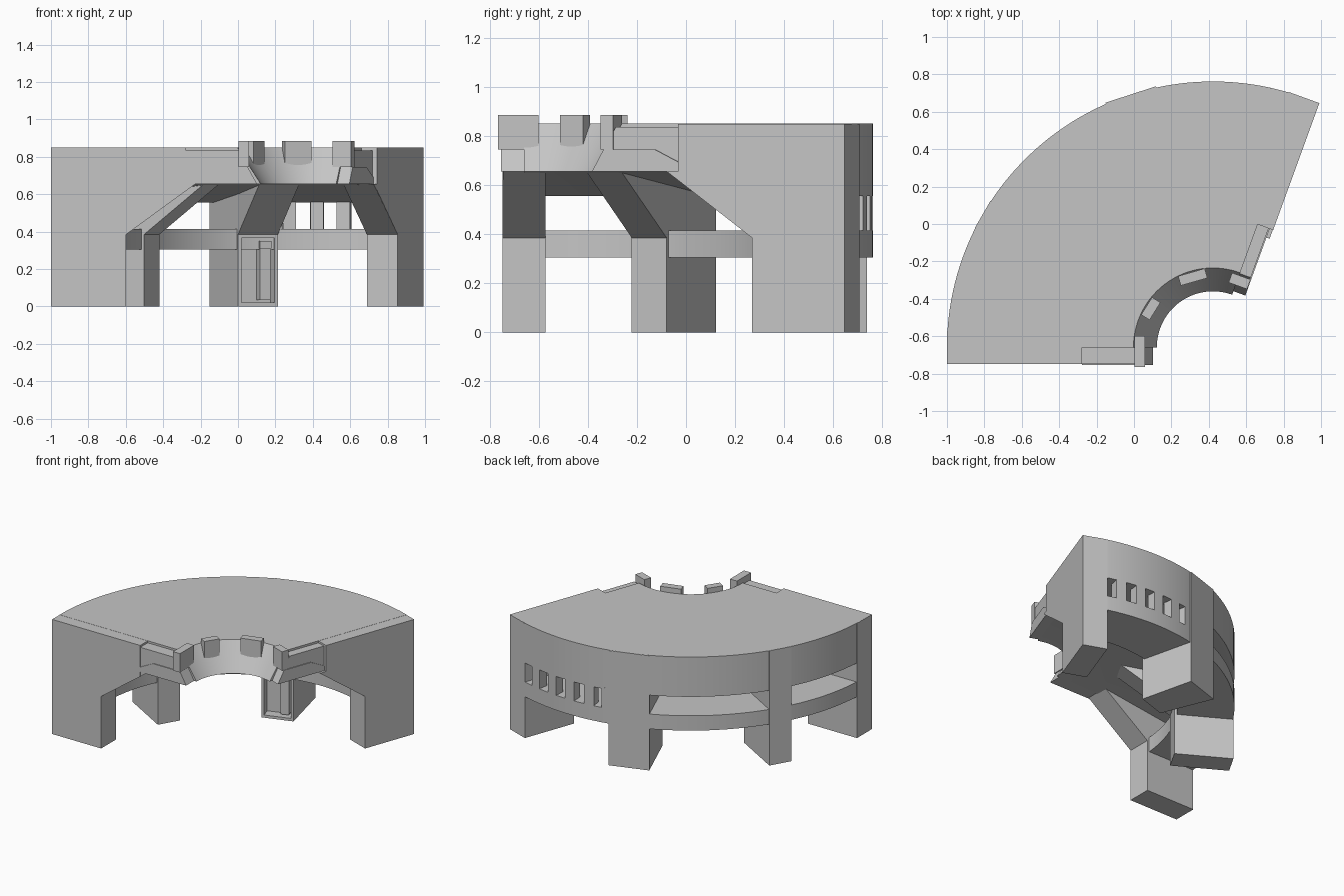
import bpy, bmesh, math
from mathutils import Vector

cube = bpy.data.objects.get("Cube")
if cube:
    bpy.data.objects.remove(cube, do_unlink=True)

CX, CY, R = 0.422, -0.66, 1.422      # arc centre and outer radius
START, END = 70, 180                 # arc limits in degrees
TOP, UNDER = 0.85, 0.655

stone = bpy.data.materials.new("grey_stone")
stone.use_nodes = True
stone.diffuse_color = (0.56, 0.56, 0.56, 1)
stone.node_tree.nodes["Principled BSDF"].inputs["Base Color"].default_value = stone.diffuse_color


def place(angle, s, n, z):
    """Point at distance s along a radius, n sideways from it."""
    a = math.radians(angle)
    return Vector((CX + s * math.cos(a) - n * math.sin(a),
                   CY + s * math.sin(a) + n * math.cos(a), z))


def loft(name, rings, smooth=False):
    """Closed solid through a list of matching point rings."""
    bm = bmesh.new()
    loops = [[bm.verts.new(p) for p in ring] for ring in rings]
    for a, b in zip(loops, loops[1:]):
        for i in range(len(a)):
            j = (i + 1) % len(a)
            bm.faces.new((a[i], a[j], b[j], b[i]))
    bm.faces.new(loops[0])
    bm.faces.new(loops[-1])
    bmesh.ops.recalc_face_normals(bm, faces=bm.faces)
    mesh = bpy.data.meshes.new(name)
    bm.to_mesh(mesh)
    bm.free()
    mesh.materials.append(stone)
    obj = bpy.data.objects.new(name, mesh)
    bpy.context.collection.objects.link(obj)
    if smooth:
        bpy.ops.object.select_all(action='DESELECT')
        obj.select_set(True)
        bpy.context.view_layer.objects.active = obj
        bpy.ops.object.shade_smooth_by_angle(angle=math.radians(25))
    return obj


def sweep(name, profile, a0, a1, step=2.0):
    """Turn a radius/height profile about the arc centre."""
    count = max(1, round((a1 - a0) / step))
    angles = [a0 + (a1 - a0) * i / count for i in range(count + 1)]
    return loft(name, [[place(a, r, 0, z) for r, z in profile] for a in angles], True)


def slab(name, angle, profile, n0, n1, flare=0):
    """Extrude a radius/height profile sideways, widening outward by flare."""
    def ring(n):
        return [place(angle, s, n * (1 + flare * max(0, s - 1.02) / 0.4), z)
                for s, z in profile]
    return loft(name, [ring(n0), ring(n1)])


def block(name, angle, s0, s1, n0, n1, z0, z1, flare=0):
    return slab(name, angle, [(s0, z0), (s1, z0), (s1, z1), (s0, z1)], n0, n1, flare)


# Deck with a sloping inner lip and a raked underside
sweep("deck", [(0.425, TOP), (R, TOP), (R, 0.555), (1.38, 0.555),
               (0.62, UNDER), (0.3, UNDER)], START, END)

# Lower gallery floor
sweep("gallery_floor", [(1.04, 0.305), (R, 0.305), (R, 0.415), (1.04, 0.415)], START, END)

# Window pillars in one bay
for i, a in enumerate((77.8, 84, 90, 96.2, 101.6)):
    sweep(f"window_pillar_{i + 1}", [(1.35, 0.41), (R, 0.41), (R, 0.565), (1.35, 0.565)],
          a - 1.5, a + 1.5, 1.5)

# Sloping braces under the deck
BRACE = [(1.03, 0.385), (1.02, 0.385), (0.65, UNDER), (1.03, UNDER)]

# Inner legs
block("narrow_leg", 150, 1.02, R, -0.082, 0.082, 0, TOP - 0.001)
slab("narrow_leg_brace", 150, BRACE, -0.082, 0.082)
wide_leg = block("wide_leg", 108, 1.02, R, -0.112, 0.112, 0, TOP - 0.001, 0.27)
slab("wide_leg_brace", 108, BRACE, -0.112, 0.112)

# Doorway niche cut into the wide leg
cutter = block("niche_cutter", 108, 0.98, 1.09, -0.094, 0.094, 0.02, 0.365)
cutter.hide_render = True
cutter.hide_viewport = True
niche = wide_leg.modifiers.new("niche", 'BOOLEAN')
niche.object = cutter
niche.operation = 'DIFFERENCE'
niche.solver = 'EXACT'
block("door_bar", 108, 1.035, 1.1, -0.075, -0.015, 0.035, 0.35)
block("door_bar_cap", 108, 1.025, 1.1, -0.078, -0.012, 0.31, 0.35)

# Both end walls: side is the outward direction, width the parapet thickness
for label, angle, side, width in (("right", END, 1, 0.087), ("left", START, -1, 0.062)):
    wall = [(R, 0), (1.02, 0), (1.02, 0.385), (0.7, 0.62), (0.7, TOP - 0.001), (R, TOP - 0.001)]
    slab(f"{label}_end_wall", angle, wall, -0.087 * side, 0.088 * side)
    slab(f"{label}_end_brace", angle, BRACE, -0.087 * side, 0.086 * side)
    parapet = [(0.71, 0.835), (0.42, 0.835), (0.37, 0.745), (0.32, UNDER), (0.71, UNDER)]
    slab(f"{label}_parapet", angle, parapet, -0.005 * side, width * side)
    trim = [(0.7, 0.69), (0.59, 0.745), (0.37, 0.745), (0.32, UNDER), (0.7, UNDER)]
    slab(f"{label}_parapet_trim", angle, trim, width * side, (width + 0.006) * side)

# Corner posts and battlements on the inner lip
block("right_corner_post", 180, 0.362, 0.42, -0.06, 0.105, 0.745, 0.885)
block("left_corner_post", 70, 0.355, 0.41, -0.065, 0.04, 0.745, 0.885)
block("narrow_merlon", 148, 0.365, 0.418, -0.055, 0.055, 0.74, 0.885)
block("wide_merlon", 106, 0.365, 0.418, -0.074, 0.074, 0.74, 0.885)
